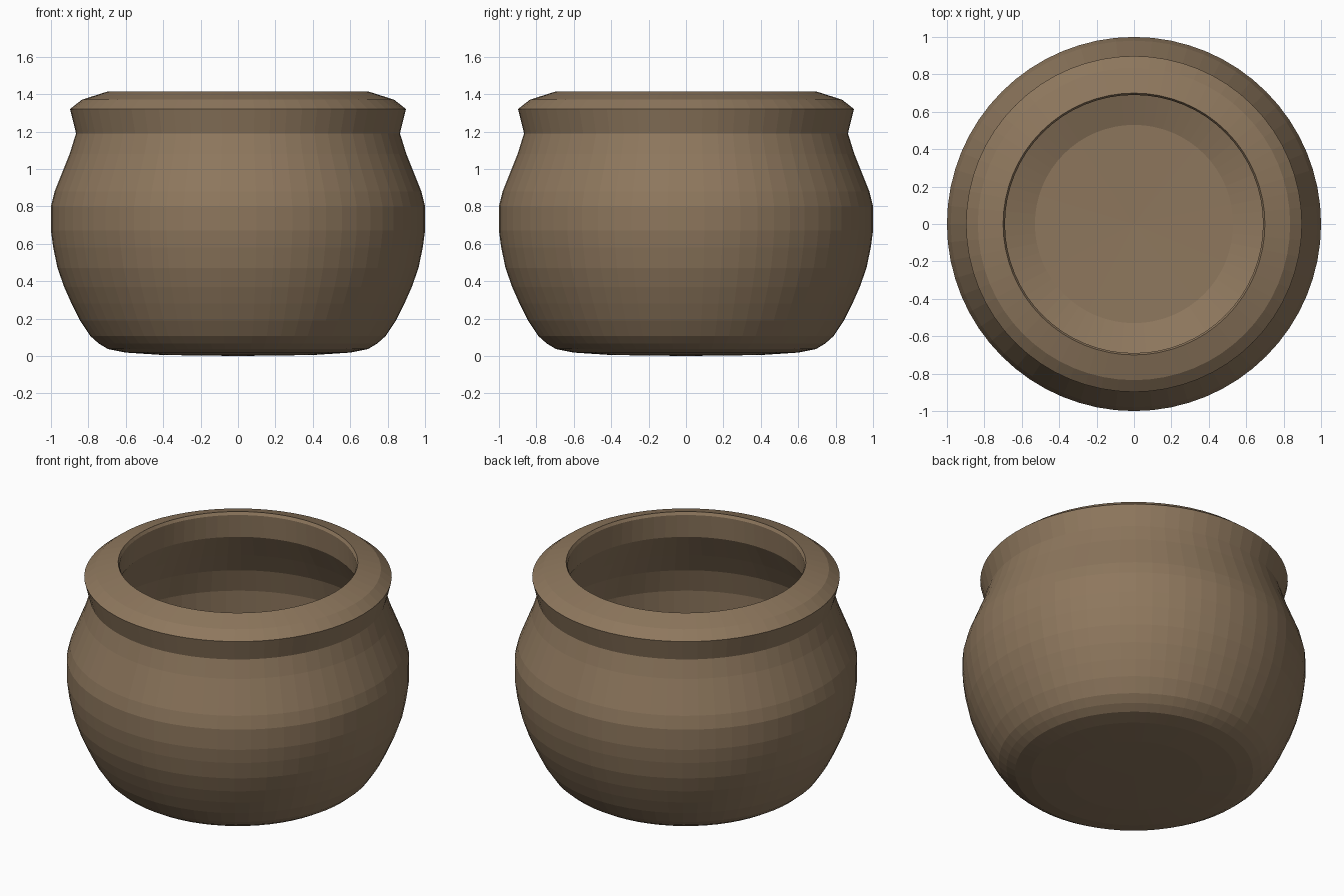
import bpy, bmesh
from math import cos, sin, tau

if "Cube" in bpy.data.objects:
    bpy.data.objects.remove(bpy.data.objects["Cube"])

SIDES = 64

# Half cross-section (radius, height), base centre to inner floor centre
outer = [(0, 0), (0.40, 0.005), (0.60, 0.018), (0.695, 0.037), (0.745, 0.067),
         (0.79, 0.107), (0.845, 0.19), (0.89, 0.28), (0.93, 0.37), (0.965, 0.47),
         (0.988, 0.58), (1.0, 0.67), (1.0, 0.80), (0.98, 0.88), (0.94, 0.98),
         (0.90, 1.08), (0.866, 1.19)]
rim = [(0.898, 1.32), (0.835, 1.37), (0.70, 1.413), (0.69, 1.395), (0.70, 1.25)]
inner = [(0.79, 1.09), (0.86, 0.96), (0.90, 0.81), (0.905, 0.65), (0.885, 0.51),
         (0.84, 0.37), (0.78, 0.26), (0.70, 0.17), (0.53, 0.11), (0, 0.10)]


def lathe(name, profile):
    bm = bmesh.new()
    rings = []
    for r, z in profile:
        if r == 0:
            rings.append([bm.verts.new((0, 0, z))] * SIDES)
        else:
            rings.append([bm.verts.new((r * cos(tau * i / SIDES), r * sin(tau * i / SIDES), z))
                          for i in range(SIDES)])
    for a, b in zip(rings, rings[1:]):
        for i in range(SIDES):
            j = (i + 1) % SIDES
            # dict keeps order and merges the shared pole vertex
            bm.faces.new(list(dict.fromkeys((a[i], a[j], b[j], b[i]))))
    bmesh.ops.recalc_face_normals(bm, faces=bm.faces)
    mesh = bpy.data.meshes.new(name)
    bm.to_mesh(mesh)
    bm.free()
    obj = bpy.data.objects.new(name, mesh)
    bpy.context.collection.objects.link(obj)
    return obj


# Clay pot: rounded body, flared collar and hollow inside
pot = lathe("clay_pot", outer + rim + inner)
clay = bpy.data.materials.new("brown_clay")
clay.diffuse_color = (0.27, 0.185, 0.11, 1)
clay.use_nodes = True
clay.node_tree.nodes["Principled BSDF"].inputs["Base Color"].default_value = clay.diffuse_color
pot.data.materials.append(clay)
